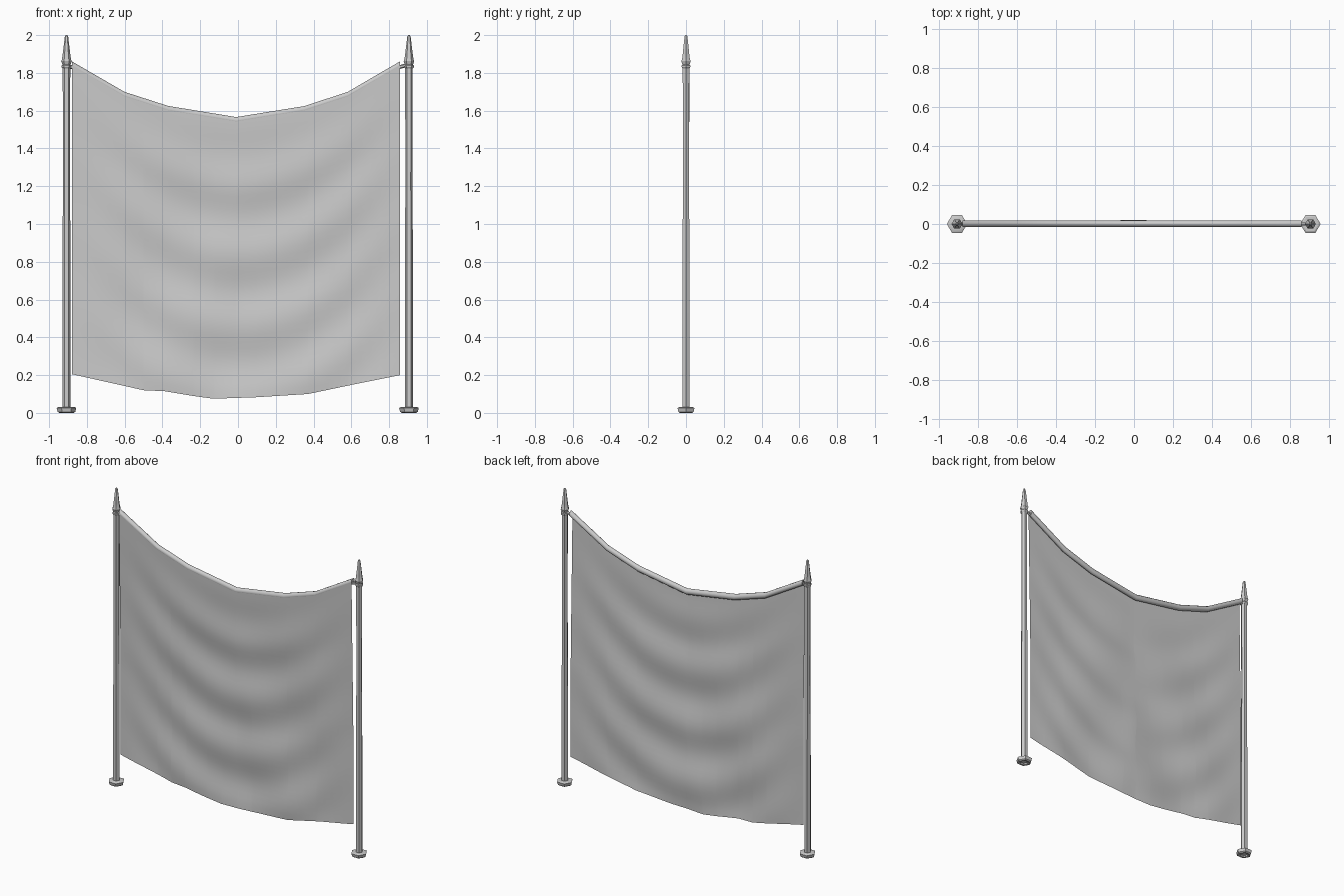
import bpy, bmesh, math
from mathutils import Vector

if "Cube" in bpy.data.objects:
    bpy.data.objects.remove(bpy.data.objects["Cube"])


def finish(bm, name, angle):
    bmesh.ops.recalc_face_normals(bm, faces=bm.faces)
    me = bpy.data.meshes.new(name)
    bm.to_mesh(me)
    bm.free()
    ob = bpy.data.objects.new(name, me)
    bpy.context.collection.objects.link(ob)
    bpy.ops.object.select_all(action='DESELECT')
    ob.select_set(True)
    bpy.context.view_layer.objects.active = ob
    bpy.ops.object.shade_smooth_by_angle(angle=math.radians(angle))
    return ob


def lathe(name, profile, x, sides=6, angle=30):
    """Turn a (radius, z) profile into a faceted post at x."""
    bm = bmesh.new()
    rings = []
    for r, z in profile:
        rings.append([bm.verts.new((x + r * math.cos(a), r * math.sin(a), z))
                      for a in [2 * math.pi * i / sides for i in range(sides)]])
    for a, b in zip(rings, rings[1:]):
        for i in range(sides):
            j = (i + 1) % sides
            bm.faces.new((a[i], a[j], b[j], b[i]))
    bm.faces.new(rings[0])
    bm.faces.new(rings[-1])
    return finish(bm, name, angle)


def rod(name, p, q, r, sides=6):
    p, q = Vector(p), Vector(q)
    bm = bmesh.new()
    rot = (q - p).to_track_quat('Z', 'Y').to_matrix().to_4x4()
    rot.translation = (p + q) / 2
    bmesh.ops.create_cone(bm, cap_ends=True, segments=sides, radius1=r, radius2=r,
                          depth=(q - p).length, matrix=rot)
    return finish(bm, name, 30)


def interp(pts, x):
    for (x0, z0), (x1, z1) in zip(pts, pts[1:]):
        if x <= x1:
            return z0 + (z1 - z0) * (x - x0) / (x1 - x0)
    return pts[-1][1]


# Poles with hexagonal feet, collars and spear tips
for side, x in (("left", -0.908), ("right", 0.905)):
    lathe(side + "_foot", [(0.026, 0.012), (0.026, 0.002), (0.038, 0.0), (0.047, 0.006),
                           (0.052, 0.026), (0.042, 0.031), (0.022, 0.031)], x)
    lathe(side + "_pole", [(0.022, 0.012), (0.022, 0.6), (0.019, 1.2), (0.020, 1.83)], x)
    lathe(side + "_collar", [(0.020, 1.822), (0.026, 1.83), (0.026, 1.838), (0.020, 1.845)], x)
    lathe(side + "_spear_tip", [(0.021, 1.842), (0.028, 1.862), (0.024, 1.872),
                                (0.020, 1.90), (0.009, 1.992), (0.004, 2.0)], x)

# Small pegs tying the hem to the poles
rod("left_peg", (-0.91, 0, 1.835), (-0.855, 0, 1.828), 0.01)
rod("right_peg", (0.905, 0, 1.845), (0.835, 0, 1.825), 0.01)

# Sagging top hem and uneven lower edge, as (x, z)
top = [(-0.88, 1.862), (-0.6, 1.70), (-0.37, 1.626), (-0.01, 1.567),
       (0.35, 1.625), (0.58, 1.70), (0.858, 1.862)]
low = [(-0.88, 0.205), (-0.5, 0.12), (-0.39, 0.115), (-0.24, 0.09), (-0.13, 0.075),
       (0.1, 0.083), (0.37, 0.10), (0.6, 0.148), (0.858, 0.20)]
xs = sorted({p[0] for p in top + low} | {-0.88 + 1.738 * i / 32 for i in range(33)})


def fold(x, z, t):
    """Depth of the hanging cloth: U-shaped drapes plus soft side folds."""
    edge = max(0.0, 1 - (x / 0.87) ** 2)
    fade = min(1, t * 4)
    drape = math.sin((z - 0.75 * x * x - 1.03) * 2 * math.pi / 0.38 + math.pi / 2)
    ripple = math.sin(9 * abs(x) + 5 * z)
    base = -0.014 + 0.019 * min(1, t * 1.6)
    return base + fade * edge * (0.009 * drape + 0.005 * ripple * (0.3 + t))


# Banner cloth
bm = bmesh.new()
rows = 40
cols = []
for x in xs:
    zt, zb = interp(top, x) - 0.018, interp(low, x)
    col = []
    for k in range(rows + 1):
        t = k / rows
        z = zt + (zb - zt) * t
        col.append(bm.verts.new((x, fold(x, z, t), z)))
    cols.append(col)
for a, b in zip(cols, cols[1:]):
    for k in range(rows):
        bm.faces.new((a[k], b[k], b[k + 1], a[k + 1]))
finish(bm, "banner_cloth", 60)

# Rolled hem tube following the sag
bm = bmesh.new()
n = 10
rings = [[bm.verts.new((x, 0.002 + 0.017 * math.cos(a), z - 0.02 + 0.02 * math.sin(a)))
          for a in [2 * math.pi * i / n for i in range(n)]] for x, z in top]
for a, b in zip(rings, rings[1:]):
    for i in range(n):
        j = (i + 1) % n
        bm.faces.new((a[i], a[j], b[j], b[i]))
bm.faces.new(rings[0])
bm.faces.new(rings[-1])
finish(bm, "top_hem", 45)
